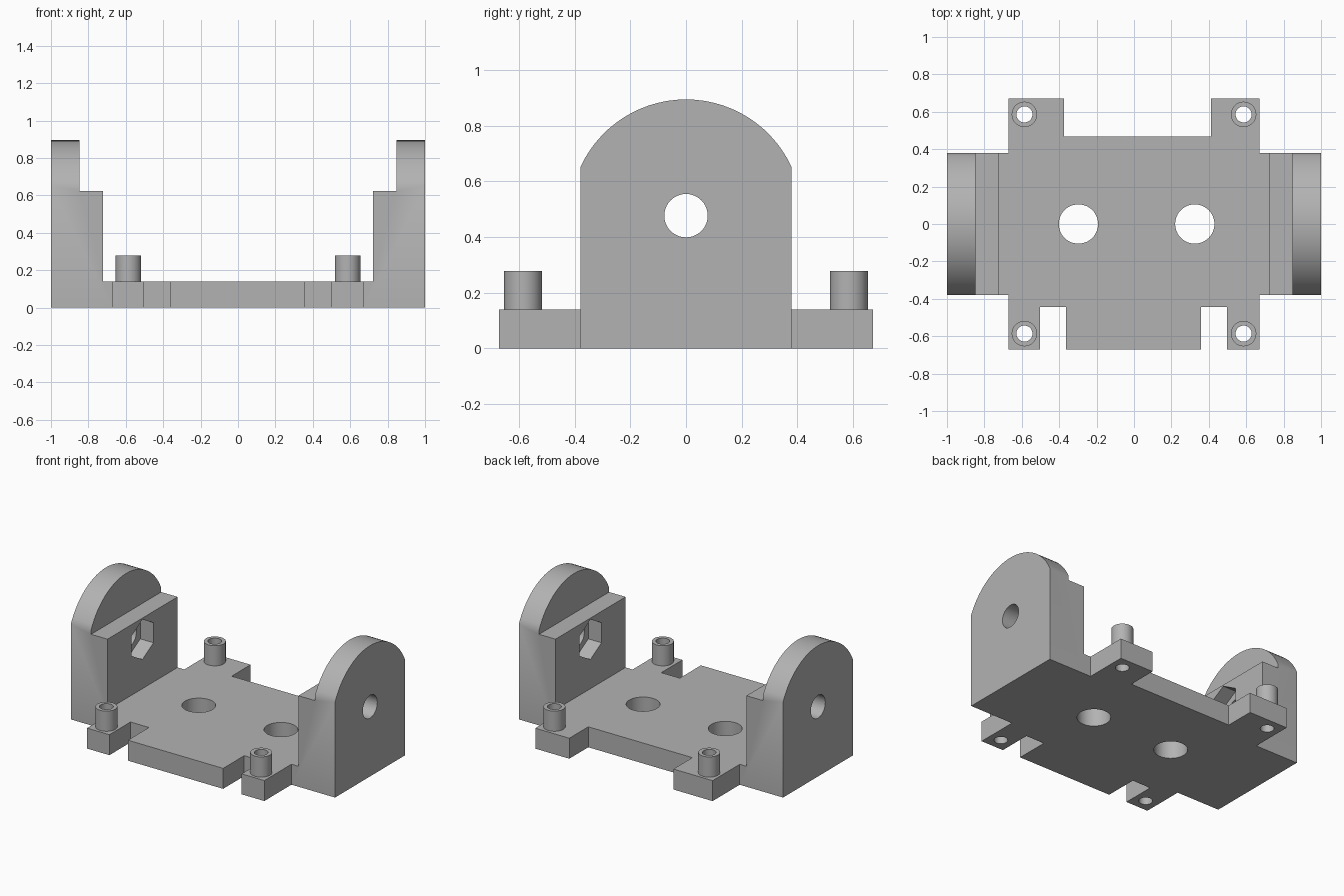
import bpy, bmesh, math
from mathutils import Matrix

if "Cube" in bpy.data.objects:
    bpy.data.objects.remove(bpy.data.objects["Cube"])

grey = bpy.data.materials.new("plain grey")
grey.diffuse_color = (0.45, 0.45, 0.45, 1)
grey.use_nodes = True
grey.node_tree.nodes["Principled BSDF"].inputs["Base Color"].default_value = grey.diffuse_color


def prism(name, points, depth, matrix=Matrix()):
    """Extrude a closed 2D outline along local z, then place it."""
    bm = bmesh.new()
    face = bm.faces.new([bm.verts.new((a, b, 0)) for a, b in points])
    new = bmesh.ops.extrude_face_region(bm, geom=[face])["geom"]
    bmesh.ops.translate(bm, vec=(0, 0, depth),
                        verts=[v for v in new if isinstance(v, bmesh.types.BMVert)])
    bm.transform(matrix)
    bmesh.ops.recalc_face_normals(bm, faces=bm.faces)
    mesh = bpy.data.meshes.new(name)
    bm.to_mesh(mesh)
    bm.free()
    obj = bpy.data.objects.new(name, mesh)
    bpy.context.collection.objects.link(obj)
    mesh.materials.append(grey)
    return obj


def ring(radius, sides, cx=0, cy=0, start=0):
    return [(cx + radius * math.cos(start + math.tau * i / sides),
             cy + radius * math.sin(start + math.tau * i / sides)) for i in range(sides)]


def combine(target, other, operation):
    """Boolean the other part into the target and remove it."""
    mod = target.modifiers.new("join", 'BOOLEAN')
    mod.operation, mod.solver, mod.object = operation, 'EXACT', other
    bpy.context.view_layer.objects.active = target
    bpy.ops.object.modifier_apply(modifier=mod.name)
    bpy.data.objects.remove(other)


def along_x(x):
    """Profile (y, z) extruded toward +x from the given x."""
    return Matrix(((0, 0, 1, x), (1, 0, 0, 0), (0, 1, 0, 0), (0, 0, 0, 1)))


W, AXLE_Z = 0.379, 0.477          # bracket half width, axle height
BASE_H = 0.14

# base plate with corner tabs, front notches and rear recess
base = prism("mounting_bracket", [
    (-0.9, -W), (-0.672, -W), (-0.672, -0.672), (-0.503, -0.672), (-0.503, -0.444),
    (-0.363, -0.444), (-0.363, -0.672), (0.358, -0.672), (0.358, -0.444), (0.498, -0.444),
    (0.498, -0.672), (0.67, -0.672), (0.67, -W), (0.9, -W), (0.9, W), (0.67, W),
    (0.67, 0.672), (0.413, 0.672), (0.413, 0.467), (-0.375, 0.467), (-0.375, 0.672),
    (-0.672, 0.672), (-0.672, W), (-0.9, W)], BASE_H)

# arched side plates, each with a lower inner block
R = 0.418
end = math.acos(W / R)
arch = [(-W, 0), (W, 0)] + [
    (R * math.cos(a), AXLE_Z + R * math.sin(a))
    for a in (end + (math.pi - 2 * end) * i / 28 for i in range(29))]
block = [(-W, 0), (W, 0), (W, 0.623), (-W, 0.623)]
for side in (-1, 1):
    combine(base, prism("side_plate", arch, 0.153, along_x(-1 if side < 0 else 0.847)), 'UNION')
    combine(base, prism("inner_block", block, 0.2, along_x(-0.923 if side < 0 else 0.723)), 'UNION')

# hollow corner posts
corners = [(sx * 0.586, sy * 0.586) for sx in (-1, 1) for sy in (-1, 1)]
for x, y in corners:
    combine(base, prism("post", ring(0.068, 40, x, y), 0.178, Matrix.Translation((0, 0, 0.1))), 'UNION')
for x, y in corners:
    combine(base, prism("post_bore", ring(0.043, 32, x, y), 0.6, Matrix.Translation((0, 0, -0.1))), 'DIFFERENCE')

# base plate holes
for x in (-0.297, 0.325):
    combine(base, prism("base_hole", ring(0.105, 48, x, 0), 0.6, Matrix.Translation((0, 0, -0.1))), 'DIFFERENCE')

# axle holes and hexagonal nut pockets on the inner faces
combine(base, prism("axle_hole", ring(0.078, 40, 0, AXLE_Z), 2.4, along_x(-1.2)), 'DIFFERENCE')
nut = ring(0.137, 6, 0, AXLE_Z, math.pi / 2)
combine(base, prism("nut_pockets", nut, 1.646, along_x(-0.823)), 'DIFFERENCE')

# clean flat faces and smooth the round ones
bm = bmesh.new()
bm.from_mesh(base.data)
bmesh.ops.remove_doubles(bm, verts=bm.verts, dist=1e-5)
bmesh.ops.dissolve_limit(bm, angle_limit=0.01, verts=bm.verts, edges=bm.edges)
bm.to_mesh(base.data)
bm.free()
bpy.ops.object.select_all(action='DESELECT')
base.select_set(True)
bpy.context.view_layer.objects.active = base
bpy.ops.object.shade_smooth_by_angle(angle=math.radians(30))
